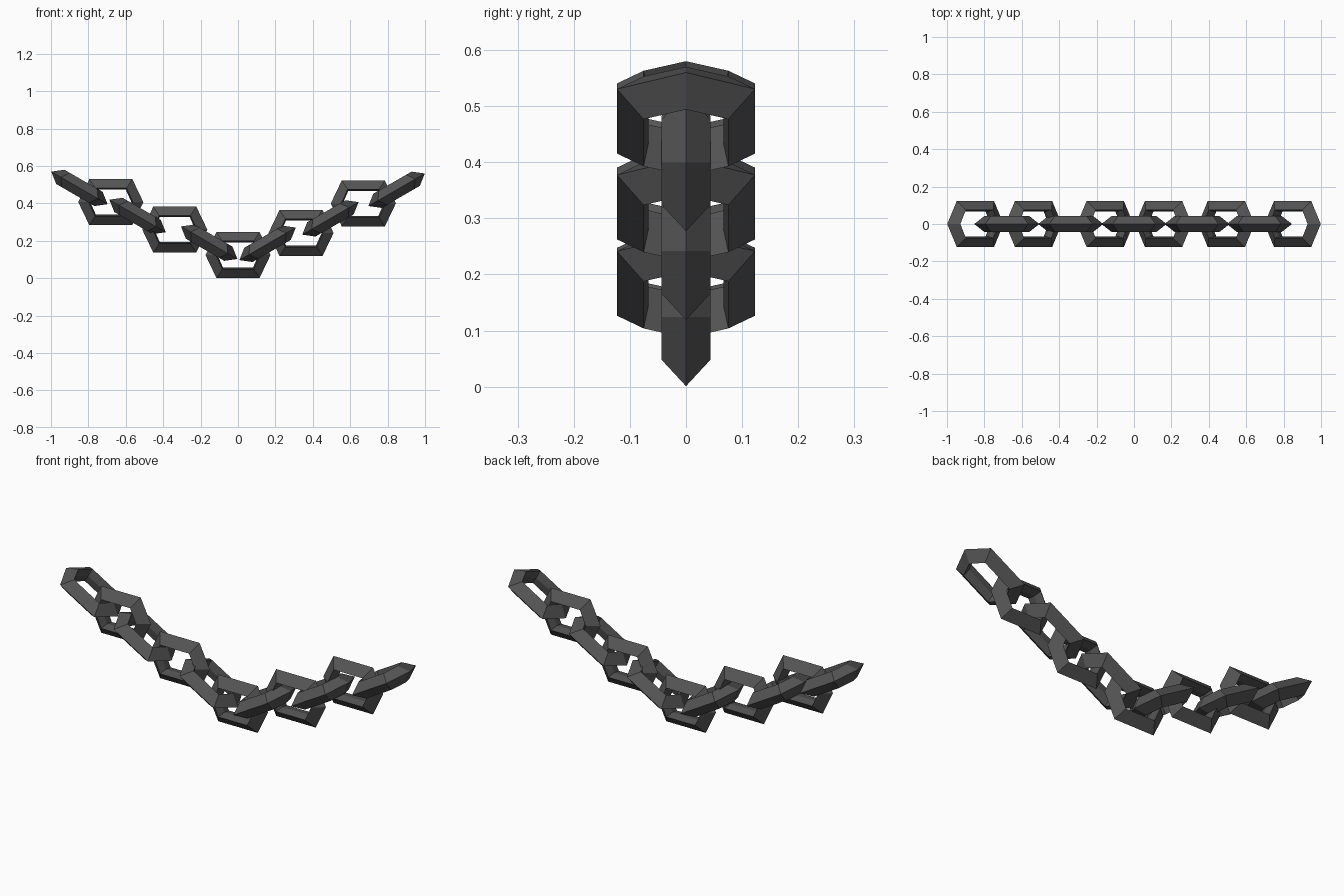
import bpy, bmesh, math
from mathutils import Matrix

if "Cube" in bpy.data.objects:
    bpy.data.objects.remove(bpy.data.objects["Cube"])

steel = bpy.data.materials.new("dark_iron")
steel.diffuse_color = (0.09, 0.09, 0.09, 1)
steel.use_nodes = True
steel.node_tree.nodes["Principled BSDF"].inputs["Base Color"].default_value = steel.diffuse_color

# Kite cross-section: (tip length, corner length, half width, thickness offset)
PROFILE = [
    (0.174, 0.115, 0.123, 0.0),      # outer ridge
    (0.118, 0.084, 0.0755, 0.044),   # one side ridge
    (0.110, 0.080, 0.067, 0.0),      # inner ridge
    (0.118, 0.084, 0.0755, -0.044),  # other side ridge
]


def link(name, x, z, matrix):
    """Six-sided ring, long along x, wide along z, thick along y."""
    bm = bmesh.new()
    loops = []
    for tip, cor, w, t in PROFILE:
        hexa = [(tip, 0), (cor, w), (-cor, w), (-tip, 0), (-cor, -w), (cor, -w)]
        loops.append([bm.verts.new((px, t, pz)) for px, pz in hexa])
    for j in range(4):
        a, b = loops[j], loops[(j + 1) % 4]
        for i in range(6):
            k = (i + 1) % 6
            bm.faces.new((a[i], a[k], b[k], b[i]))
    bm.transform(Matrix.Translation((x, 0, z)) @ matrix)
    bmesh.ops.recalc_face_normals(bm, faces=bm.faces)
    me = bpy.data.meshes.new(name)
    bm.to_mesh(me)
    bm.free()
    me.materials.append(steel)
    bpy.context.collection.objects.link(bpy.data.objects.new(name, me))


# Upright links
for i, (x, z) in enumerate([(-0.68, 0.407), (-0.338, 0.26), (0, 0.124),
                            (0.337, 0.242), (0.67, 0.4)]):
    link(f"upright_link_{i + 1}", x, z, Matrix.Identity(4))

# Flat links, sloping up toward both ends of the chain
flat = Matrix.Rotation(math.radians(90), 4, 'X')
for i, (x, z) in enumerate([(-0.848, 0.483), (-0.537, 0.333), (-0.154, 0.19),
                            (0.158, 0.184), (0.494, 0.32), (0.848, 0.473)]):
    tilt = math.radians(-30 if x > 0 else 30)
    link(f"sloping_link_{i + 1}", x, z, Matrix.Rotation(tilt, 4, 'Y') @ flat)
